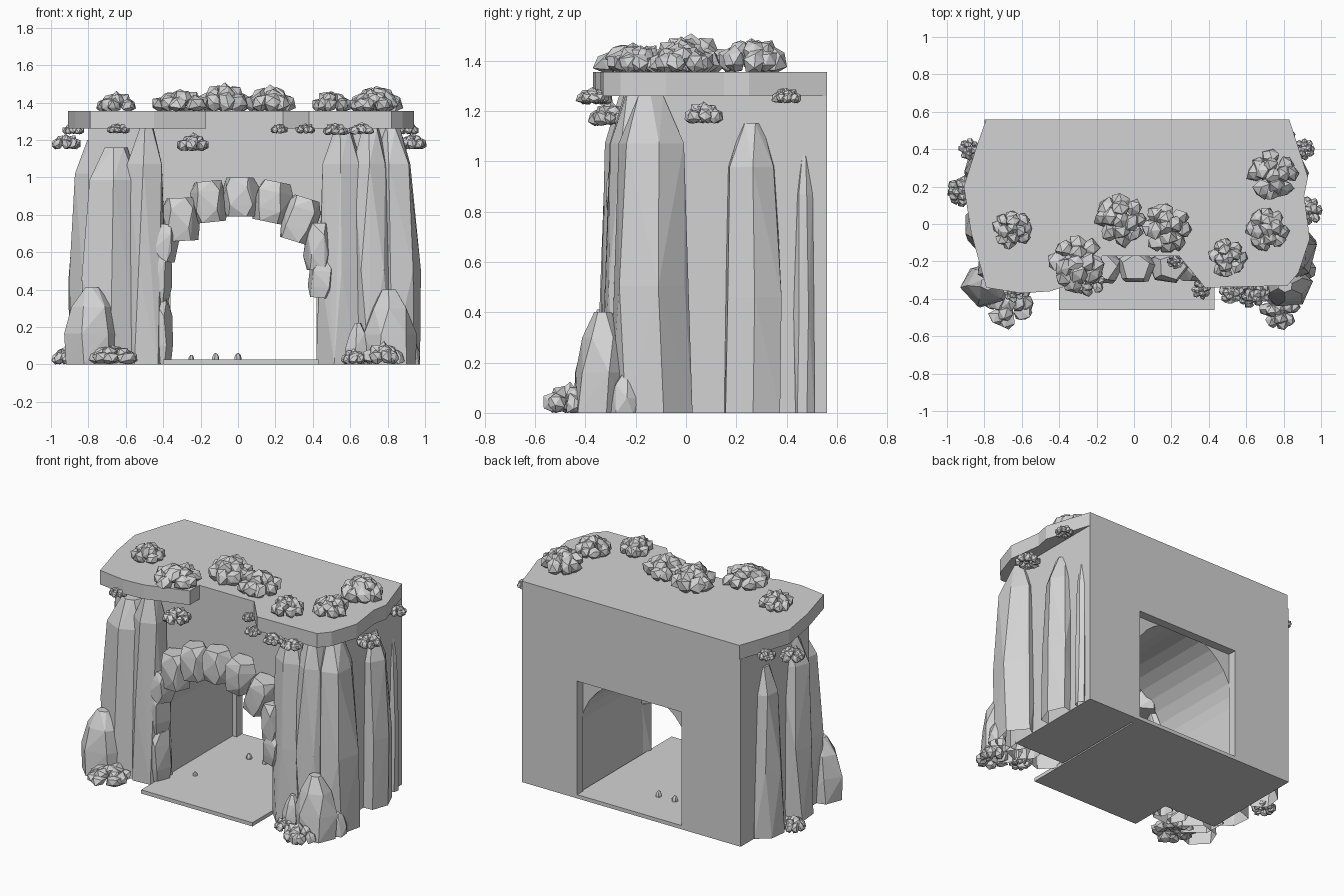
import bpy, bmesh, math, random
from mathutils import Vector

if "Cube" in bpy.data.objects:
    bpy.data.objects.remove(bpy.data.objects["Cube"], do_unlink=True)

stone = bpy.data.materials.new("pale_grey_stone")
stone.use_nodes = True
GREY = (0.65, 0.65, 0.65, 1)
stone.diffuse_color = GREY
stone.node_tree.nodes["Principled BSDF"].inputs["Base Color"].default_value = GREY


def finish(name, bm):
    bmesh.ops.recalc_face_normals(bm, faces=bm.faces)
    mesh = bpy.data.meshes.new(name)
    bm.to_mesh(mesh)
    bm.free()
    mesh.materials.append(stone)
    obj = bpy.data.objects.new(name, mesh)
    bpy.context.collection.objects.link(obj)


def prism(name, outline, push):
    """Flat outline pushed along a vector."""
    bm = bmesh.new()
    face = bm.faces.new([bm.verts.new(p) for p in outline])
    out = bmesh.ops.extrude_face_region(bm, geom=[face])
    moved = [g for g in out["geom"] if isinstance(g, bmesh.types.BMVert)]
    bmesh.ops.translate(bm, verts=moved, vec=push)
    finish(name, bm)


def hull_rings(name, centre, size, rings, sides, seed, jitter=0.1, roll=0):
    """Chiselled rock: convex hull of jittered rings (height, width, lean)."""
    rng = random.Random(seed)
    bm = bmesh.new()
    c, s = math.cos(roll), math.sin(roll)
    for h, w, lean in rings:
        turn = rng.uniform(0, 0.5)
        for i in range(sides):
            a = math.tau * i / sides + turn
            k = w * (1 + rng.uniform(-jitter, jitter))
            x = (math.cos(a) * k + lean) * size[0] / 2
            y = math.sin(a) * k * size[1] / 2
            z = h * size[2]
            bm.verts.new((centre[0] + x * c + z * s, centre[1] + y, centre[2] - x * s + z * c))
    out = bmesh.ops.convex_hull(bm, input=bm.verts)
    loose = [v for v in out["geom_interior"] if isinstance(v, bmesh.types.BMVert)]
    bmesh.ops.delete(bm, geom=loose, context="VERTS")
    # Rocks standing on the ground are open underneath
    under = [f for f in bm.faces if all(v.co.z < 0.001 for v in f.verts)]
    bmesh.ops.delete(bm, geom=under, context="FACES")
    finish(name, bm)


def bush(name, x, y, z, r, h, seed):
    """Flattened clump of chunky faceted lobes; z is the bottom."""
    rng = random.Random(seed)
    bm = bmesh.new()
    spots = [(0, 0, 0.66)]
    for count, ring, lift in ((4, 0.38, 0.58), (8, 0.66, 0.34)):
        for i in range(count):
            a = math.tau * (i + rng.uniform(-0.25, 0.25)) / count
            spots.append((ring * math.cos(a), ring * math.sin(a), lift))
    for u, v, w in spots:
        tilt = Vector((0, 0, 1)).rotation_difference(Vector((u, v, 0.5)))
        for p in bmesh.ops.create_icosphere(bm, subdivisions=1, radius=1)["verts"]:
            q = p.co.copy()
            q.rotate(tilt)
            k = rng.uniform(0.75, 1.2)
            p.co = (x + r * (u + 0.36 * k * q.x), y + r * (v + 0.36 * k * q.y),
                    max(z, z + h * (w + 0.4 * k * q.z)))
    finish(name, bm)


# Gatehouse body: arched tunnel, slightly narrower square doorway at the back
LEFT, RIGHT, TOP = -0.8, 0.83, 1.26
DOOR_L, DOOR_R, DOOR_TOP = -0.36, 0.42, 0.79
FRONT, INNER, BACK = -0.17, 0.5, 0.56
MID, RAD, SPRING = 0.025, 0.415, 0.42


def shell(left, right):
    return [(right, 0), (RIGHT, 0), (RIGHT, TOP), (LEFT, TOP), (LEFT, 0), (left, 0)]


arch = [(MID - RAD * math.cos(math.pi * i / 16), SPRING + RAD * math.sin(math.pi * i / 16))
        for i in range(17)]
square = [(DOOR_L, DOOR_TOP), (DOOR_R, DOOR_TOP)]
prism("tunnel_body", [(x, FRONT, z) for x, z in shell(MID - RAD, MID + RAD) + arch],
      (0, INNER - FRONT, 0))
prism("back_wall", [(x, INNER, z) for x, z in shell(DOOR_L, DOOR_R) + square],
      (0, BACK - INNER, 0))
prism("floor_slab", [(-0.4, -0.46, 0), (0.43, -0.46, 0), (0.43, BACK, 0), (-0.4, BACK, 0)],
      (0, 0, 0.025))

# Overhanging roof slab with a notch over the arch
roof = [(-0.79, BACK), (-0.84, 0.42), (-0.91, 0.2), (-0.87, -0.05), (-0.79, -0.34),
        (-0.6, -0.37), (-0.45, -0.36), (-0.17, -0.27), (-0.17, FRONT), (0.24, FRONT),
        (0.38, -0.34), (0.82, -0.33), (0.88, -0.26), (0.94, -0.08), (0.91, 0.15),
        (0.93, 0.25), (RIGHT, BACK)]
prism("roof_slab", [(x, y, TOP) for x, y in roof], (0, 0, 0.095))


def pillar_rings(lean):
    return [(0, 1, 0), (0.4, 0.98, 0), (0.85, 0.82, lean * 0.6), (1, 0.36, lean)]


# Tall rock pillars: x, y, width, depth, height, lean of the tip
pillars = [
    (-0.67, -0.2, 0.34, 0.31, 1.16, 0.1), (-0.5, -0.22, 0.24, 0.24, 1.26, 0.1),
    (-0.79, -0.03, 0.24, 0.26, 1.2, 0.25), (-0.81, 0.29, 0.2, 0.24, 1.12, 0.3),
    (-0.44, -0.2, 0.14, 0.16, 0.95, -0.3),
    (0.56, -0.2, 0.27, 0.27, 1.26, 0), (0.72, -0.2, 0.24, 0.26, 1.26, -0.1),
    (0.85, -0.14, 0.25, 0.31, 1.26, -0.25), (0.84, 0.26, 0.2, 0.25, 1.15, -0.3),
    (0.83, 0.47, 0.07, 0.08, 1.02, -0.3)]
for i, (x, y, w, d, h, lean) in enumerate(pillars):
    hull_rings(f"rock_pillar_{i + 1}", (x, y, 0), (w, d, h), pillar_rings(lean), 6, 20 + i)

# Boulders at the foot of the pillars
BOULDER = [(0, 1, 0), (0.4, 0.98, 0), (0.75, 0.75, 0), (1, 0.28, 0)]
boulders = [(-0.78, -0.32, 0.29, 0.24, 0.41), (0.81, -0.33, 0.28, 0.23, 0.4),
            (0.92, -0.24, 0.1, 0.13, 0.15), (0.64, -0.33, 0.13, 0.12, 0.22)]
for i, (x, y, w, d, h) in enumerate(boulders):
    hull_rings(f"boulder_{i + 1}", (x, y, 0), (w, d, h), BOULDER, 6, 50 + i)

# Arch stones: x, centre height, width, height, tilt
BLOCK = [(-0.5, 0.95, 0), (-0.2, 1.12, 0), (0.25, 1.12, 0), (0.5, 0.85, 0)]
stones = [(-0.42, 0.17, 0.13, 0.34, 0), (-0.43, 0.47, 0.14, 0.27, 0.05),
          (-0.4, 0.65, 0.15, 0.2, 0.1), (-0.305, 0.775, 0.18, 0.23, -0.05),
          (-0.155, 0.87, 0.17, 0.22, -0.1), (0.01, 0.895, 0.18, 0.21, 0),
          (0.18, 0.87, 0.18, 0.22, 0.2), (0.33, 0.775, 0.18, 0.24, 0.3),
          (0.43, 0.63, 0.14, 0.25, 0), (0.45, 0.45, 0.14, 0.19, 0.1)]
for i, (x, z, w, h, tilt) in enumerate(stones):
    hull_rings(f"arch_stone_{i + 1}", (x, -0.23, z), (w, 0.17, h), BLOCK, 5, 80 + i, 0.07, tilt)

# Bushes: x, y, bottom, radius, height
bushes = [
    (-0.65, -0.03, 1.35, 0.11, 0.1), (-0.31, -0.21, 1.35, 0.155, 0.12),
    (-0.07, 0.02, 1.35, 0.145, 0.15), (0.17, -0.02, 1.35, 0.14, 0.135),
    (0.5, -0.18, 1.35, 0.11, 0.11), (0.71, -0.03, 1.35, 0.12, 0.11),
    (0.74, 0.26, 1.35, 0.14, 0.14),
    (-0.92, 0.18, 1.15, 0.08, 0.08), (-0.88, 0.4, 1.23, 0.06, 0.06),
    (-0.64, -0.36, 1.235, 0.06, 0.05), (-0.24, -0.3, 1.14, 0.09, 0.09),
    (0.22, -0.2, 1.235, 0.045, 0.05), (0.36, -0.35, 1.235, 0.055, 0.05),
    (0.52, -0.36, 1.225, 0.07, 0.06), (0.66, -0.37, 1.23, 0.07, 0.06),
    (0.93, 0.07, 1.15, 0.08, 0.08), (0.91, 0.4, 1.23, 0.06, 0.06),
    (-0.67, -0.42, 0, 0.14, 0.1), (-0.92, 0.17, 0, 0.08, 0.09),
    (0.78, -0.46, 0, 0.11, 0.11), (0.62, -0.38, 0, 0.07, 0.08)]
for i, (x, y, z, r, h) in enumerate(bushes):
    bush(f"bush_{i + 1}", x, y, z, r, h, 100 + i)

# Pebbles on the tunnel floor
for i, (x, y, r) in enumerate([(-0.25, -0.1, 0.03), (-0.12, 0.29, 0.04), (0, 0.29, 0.04)]):
    hull_rings(f"pebble_{i + 1}", (x, y, 0.02), (r, r, r), BOULDER, 6, 140 + i)
